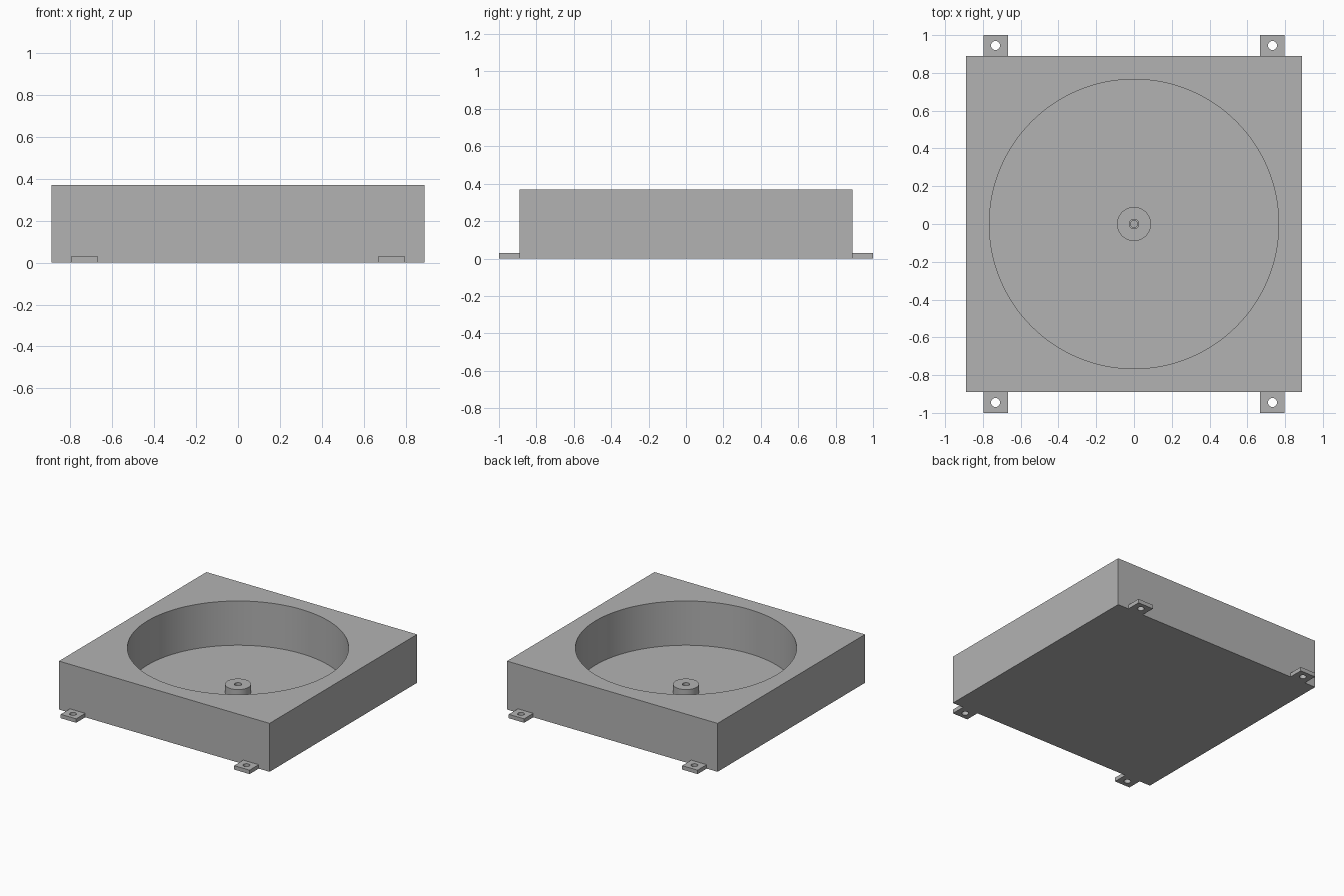
import bpy
import bmesh
from math import cos, sin, tau, radians

if "Cube" in bpy.data.objects:
    bpy.data.objects.remove(bpy.data.objects["Cube"], do_unlink=True)

grey = bpy.data.materials.new("plain grey")
grey.use_nodes = True
grey.diffuse_color = (0.45, 0.45, 0.45, 1)
grey.node_tree.nodes["Principled BSDF"].inputs["Base Color"].default_value = grey.diffuse_color


def loft(name, centre, rings, segments, closed=False):
    """Skin rings of (shape, half x, half y, z); close into a loop or cap both ends."""
    bm = bmesh.new()
    loops = []
    for shape, hx, hy, z in rings:
        loop = []
        for i in range(segments):
            c, s = cos(tau * i / segments), sin(tau * i / segments)
            k = max(abs(c), abs(s)) if shape == "box" else 1
            loop.append(bm.verts.new((hx * c / k, hy * s / k, z)))
        loops.append(loop)
    pairs = list(zip(loops, loops[1:]))
    if closed:
        pairs.append((loops[-1], loops[0]))
    else:
        bm.faces.new(loops[0][::-1])
        bm.faces.new(loops[-1])
    for a, b in pairs:
        for i in range(segments):
            j = (i + 1) % segments
            bm.faces.new((a[i], a[j], b[j], b[i]))
    bmesh.ops.recalc_face_normals(bm, faces=bm.faces)
    mesh = bpy.data.meshes.new(name)
    bm.to_mesh(mesh)
    bm.free()
    mesh.materials.append(grey)
    obj = bpy.data.objects.new(name, mesh)
    obj.location = (*centre, 0)
    bpy.context.collection.objects.link(obj)
    bpy.ops.object.select_all(action="DESELECT")
    obj.select_set(True)
    bpy.context.view_layer.objects.active = obj
    bpy.ops.object.shade_smooth_by_angle(angle=radians(30))
    return obj


HALF, TOP, FLOOR = 0.89, 0.37, 0.032
BOWL, POST, POST_TOP = 0.766, 0.09, 0.092

# Square housing with a round recess
loft("housing", (0, 0), [
    ("box", HALF, HALF, 0), ("box", HALF, HALF, TOP),
    ("round", BOWL, BOWL, TOP), ("round", BOWL, BOWL, FLOOR)], 128)

# Centre post with a stepped blind bore
loft("centre_post", (0, 0), [
    ("round", r, r, z) for r, z in (
        (POST, FLOOR - 0.005), (POST, POST_TOP), (0.025, POST_TOP),
        (0.025, 0.06), (0.018, 0.06), (0.018, FLOOR))], 48)

# Four drilled mounting tabs along the front and back
TAB_X, TAB_Y, TAB_TOP, HOLE = 0.065, 0.055, 0.03, 0.024
for side, sx in (("left", 1), ("right", -1)):
    for end, sy in (("front", -1), ("back", 1)):
        loft(f"{end}_{side}_tab", (sx * 0.733, sy * (1 - TAB_Y)), [
            ("box", TAB_X, TAB_Y, 0), ("box", TAB_X, TAB_Y, TAB_TOP),
            ("round", HOLE, HOLE, TAB_TOP), ("round", HOLE, HOLE, 0)], 32, closed=True)
